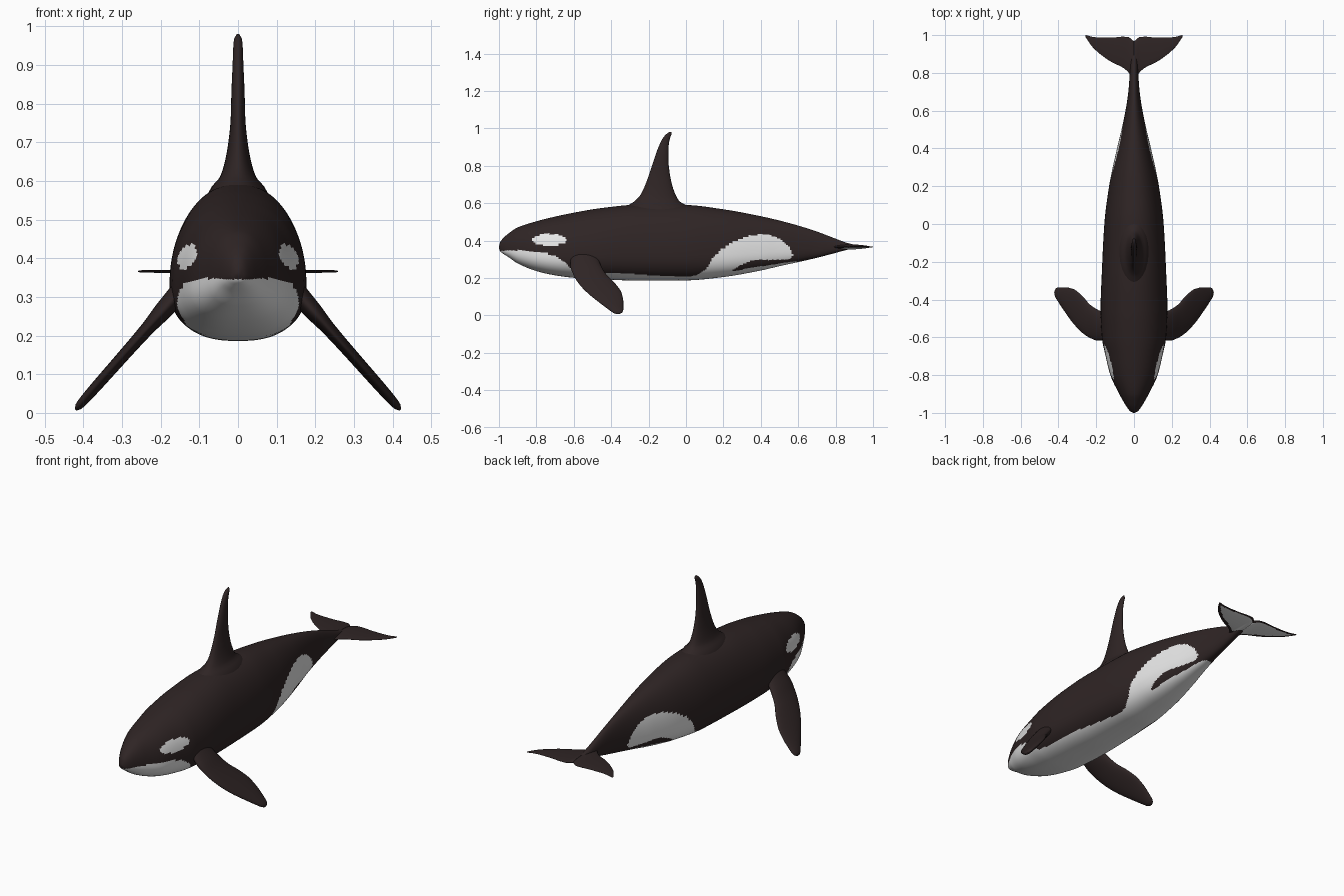
import bpy, bmesh, math
from mathutils import Vector

if "Cube" in bpy.data.objects:
    bpy.data.objects.remove(bpy.data.objects["Cube"])


def material(name, rgb):
    m = bpy.data.materials.new(name)
    m.diffuse_color = (*rgb, 1)
    m.use_nodes = True
    m.node_tree.nodes["Principled BSDF"].inputs["Base Color"].default_value = m.diffuse_color
    return m


DARK = material("dark skin", (0.028, 0.018, 0.018))
WHITE = material("white skin", (0.8, 0.8, 0.8))


def sample(table, u):
    """Smooth interpolation of rows (u, a, b, ...) at u."""
    u = min(max(u, table[0][0]), table[-1][0])
    i = 0
    while i < len(table) - 2 and u > table[i + 1][0]:
        i += 1
    p, q = table[i], table[i + 1]
    o, r = table[max(i - 1, 0)], table[min(i + 2, len(table) - 1)]
    h = q[0] - p[0]
    t = (u - p[0]) / h

    def slope(a, b, c, k):
        s0 = (b[k] - a[k]) / (b[0] - a[0]) if b is not a else 0
        s1 = (c[k] - b[k]) / (c[0] - b[0]) if c is not b else 0
        if b is a:
            return s1
        if c is b:
            return s0
        return 0 if s0 * s1 <= 0 else 2 * s0 * s1 / (s0 + s1)

    out = []
    for k in range(1, len(p)):
        m0, m1 = slope(o, p, q, k) * h, slope(p, q, r, k) * h
        out.append((2*t**3 - 3*t*t + 1) * p[k] + (t**3 - 2*t*t + t) * m0
                   + (3*t*t - 2*t**3) * q[k] + (t**3 - t*t) * m1)
    return out


def loft(name, rings, paint=None):
    """Skin closed rings, cap the ends, paint faces by a rule on centre and normal."""
    bm = bmesh.new()
    vs = [[bm.verts.new(p) for p in ring] for ring in rings]
    n = len(vs[0])
    for a, b in zip(vs, vs[1:]):
        for i in range(n):
            bm.faces.new((a[i], a[(i + 1) % n], b[(i + 1) % n], b[i]))
    bm.faces.new(vs[0])
    bm.faces.new(vs[-1])
    bmesh.ops.recalc_face_normals(bm, faces=bm.faces)
    for f in bm.faces:
        f.smooth = True
        if paint and paint(f.calc_center_median(), f.normal):
            f.material_index = 1
    me = bpy.data.meshes.new(name)
    bm.to_mesh(me)
    bm.free()
    me.materials.append(DARK)
    me.materials.append(WHITE)
    ob = bpy.data.objects.new(name, me)
    bpy.context.collection.objects.link(ob)
    return ob


def outline(points, steps=8):
    """Closed smooth curve through points."""
    n, out = len(points), []
    for i in range(n):
        a, b, c, d = (Vector(points[(i + k) % n]) for k in (-1, 0, 1, 2))
        for s in range(steps):
            t = s / steps
            out.append(0.5 * (2*b + (c - a)*t + (2*a - 5*b + 4*c - d)*t*t
                              + (3*b - a - 3*c + d)*t**3))
    return out


def inside(y, z, poly):
    hit = False
    for p, q in zip(poly, poly[1:] + poly[:1]):
        if (p.y > z) != (q.y > z) and y < p.x + (z - p.y) / (q.y - p.y) * (q.x - p.x):
            hit = not hit
    return hit


# Body: y, top z, bottom z, half width
BODY = [(-1, .366, .358, .004), (-.993, .392, .342, .018), (-.975, .415, .328, .034),
        (-.95, .437, .312, .05), (-.9, .47, .278, .078), (-.8, .503, .237, .125),
        (-.7, .528, .214, .15), (-.6, .549, .201, .17), (-.45, .574, .192, .177),
        (-.25, .592, .186, .17), (0, .59, .187, .157), (.2, .567, .205, .132),
        (.4, .53, .24, .09), (.5, .507, .263, .066), (.6, .48, .285, .045),
        (.7, .448, .308, .03), (.8, .41, .334, .022), (.86, .388, .35, .018),
        (.92, .374, .36, .01), (.965, .367, .363, .003)]

# Painted regions in side projection
BELLY = [(-1, .345), (-.9, .348), (-.8, .34), (-.72, .325), (-.65, .285), (-.6, .24),
         (-.5, .23), (-.35, .226), (-.15, .213), (0, .207), (.08, .22), (.25, .238),
         (.4, .262), (.5, .277), (.58, .288), (.62, .285), (.64, .25)]
FLANK = outline([(.02, .19), (.1, .24), (.14, .3), (.2, .36), (.3, .413), (.4, .432),
                 (.49, .415), (.55, .365), (.57, .32), (.545, .3), (.46, .297),
                 (.37, .295), (.3, .272), (.25, .24), (.22, .19)])


def body_paint(c, n):
    eye = ((c.y + .73) / .092) ** 2 + ((c.z - .404) / .031) ** 2 < 1
    belly = c.y < .64 and c.z < sample(BELLY, c.y)[0]
    return eye or belly or inside(c.y, c.z, FLANK)


def body_ring(y, sides=112):
    top, low, w = sample(BODY, y)
    mid = low + (top - low) * .36
    ring = []
    for i in range(sides):
        a = 2 * math.pi * (i + .5) / sides
        c, s = math.cos(a), math.sin(a)
        e = 2 / (2.15 if s > 0 else 2.5)
        x = w * math.copysign(abs(c) ** e, c)
        z = (top - mid if s > 0 else mid - low) * math.copysign(abs(s) ** e, s)
        ring.append((x, y, mid + z))
    return ring


N = 240
loft("body", [body_ring(-1 + 1.965 * (i / N) ** 1.25) for i in range(N + 1)], body_paint)

# Dorsal fin: z, front y, back y, half thickness
FIN = [(.54, -.37, .07, .09), (.585, -.315, .01, .068), (.61, -.275, -.035, .047),
       (.65, -.24, -.058, .034), (.7, -.217, -.075, .025), (.76, -.195, -.087, .019),
       (.83, -.172, -.094, .017), (.9, -.147, -.093, .014), (.95, -.122, -.085, .012),
       (.972, -.102, -.076, .009), (.98, -.09, -.078, .003)]


def fin_ring(z, sides=24):
    a, b, h = sample(FIN, z)
    return [((h * math.sin(t)), (a + b) / 2 + (b - a) / 2 * math.cos(t), z)
            for t in (2 * math.pi * i / sides for i in range(sides))]


loft("dorsal_fin", [fin_ring(.54 + .44 * i / 40) for i in range(41)])

# Flippers: x, leading y, trailing y, half thickness, on a plane sloping down and out
FLIPPER = [(.13, -.615, -.48, .028), (.19, -.618, -.455, .024), (.235, -.602, -.425, .018),
           (.275, -.575, -.38, .016), (.32, -.528, -.345, .015), (.365, -.465, -.335, .014),
           (.4, -.412, -.335, .012), (.414, -.39, -.342, .009), (.42, -.375, -.355, .003)]
DOWN = Vector((.75, 0, .66))


def flipper_ring(x, side, sides=24):
    a, b, h = sample(FLIPPER, x)
    ring = []
    for i in range(sides):
        t = 2 * math.pi * i / sides
        p = Vector((x, (a + b) / 2 + (b - a) / 2 * math.cos(t), .268 - 1.13 * (x - .19)))
        p += DOWN * h * math.sin(t)
        ring.append((side * p.x, p.y, p.z))
    return ring


# Tail flukes: x, leading y, trailing y, half thickness
FLUKE = [(0, .76, .967, .014), (.012, .775, .978, .013), (.03, .803, .99, .009),
         (.06, .828, .992, .007), (.12, .858, .987, .005), (.18, .9, .987, .004),
         (.225, .943, .992, .0035), (.25, .98, .999, .003), (.258, .992, 1, .0015)]


def fluke_ring(x, side, sides=32):
    a, b, h = sample(FLUKE, x)
    return [(side * x, (a + b) / 2 + (b - a) / 2 * math.cos(t), .366 + h * math.sin(t))
            for t in (2 * math.pi * (i + .5) / sides for i in range(sides))]


def fluke_paint(c, n):
    a, b, h = sample(FLUKE, abs(c.x))
    return n.z < 0 and c.y > max(.825, a + .022) and c.y < b - .01 and abs(c.x) < .245


for side, word in ((1, "right"), (-1, "left")):
    loft(word + "_flipper", [flipper_ring(.13 + .29 * i / 40, side) for i in range(41)])
    loft(word + "_tail_fluke", [fluke_ring(.258 * i / 50, side) for i in range(51)],
         fluke_paint)
